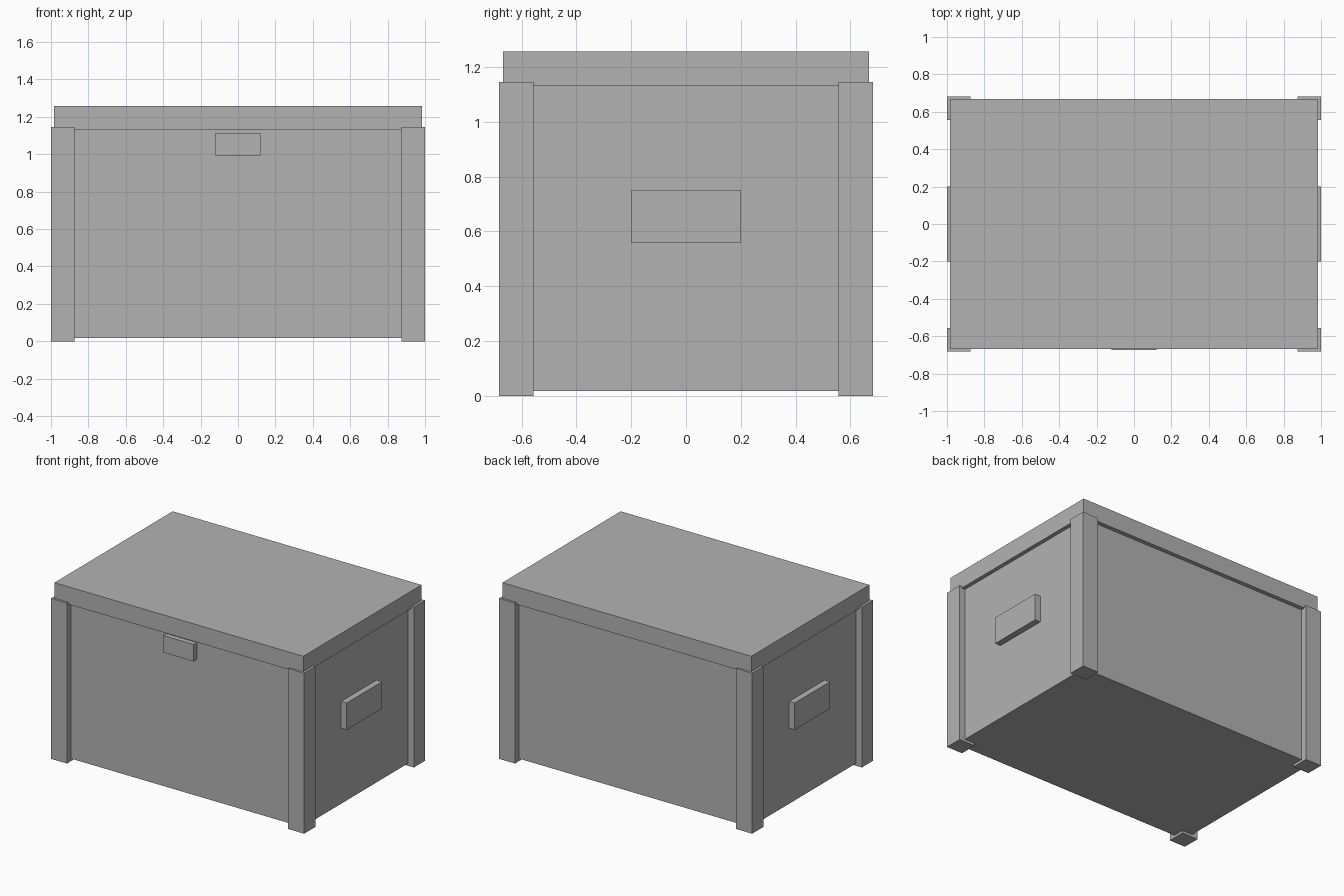
import bpy

default = bpy.data.objects.get("Cube")
if default:
    bpy.data.objects.remove(default, do_unlink=True)

# One flat grey for the whole chest
grey = bpy.data.materials.new("plain_grey")
grey.use_nodes = True
color = (0.45, 0.45, 0.45, 1)
grey.diffuse_color = color
bsdf = next(n for n in grey.node_tree.nodes if n.type == "BSDF_PRINCIPLED")
bsdf.inputs["Base Color"].default_value = color


def box(name, low, high):
    """Add a flat-sided box spanning two opposite corners."""
    centre = [(a + b) / 2 for a, b in zip(low, high)]
    bpy.ops.mesh.primitive_cube_add(size=1, location=centre)
    obj = bpy.context.object
    obj.name = name
    obj.scale = [b - a for a, b in zip(low, high)]
    bpy.ops.object.transform_apply(location=False, rotation=False, scale=True)
    obj.data.materials.append(grey)
    return obj


def span(a, b, side):
    """Range from a to b, mirrored to the given side."""
    return sorted((a * side, b * side))


body_x, body_y = 0.955, 0.637
lid_base = 1.132

# Chest body and overhanging lid
box("chest_body", (-body_x, -body_y, 0.018), (body_x, body_y, lid_base))
box("lid", (-0.983, -0.667, lid_base), (0.983, 0.667, 1.257))

# Corner posts, reaching the ground and slightly over the lid edge
for x_side, x_name in ((1, "left"), (-1, "right")):
    x0, x1 = span(0.874, 1.0, x_side)
    for y_side, y_name in ((-1, "front"), (1, "back")):
        y0, y1 = span(0.556, 0.682, y_side)
        box(f"{y_name}_{x_name}_post", (x0, y0, 0), (x1, y1, 1.146))

    # Grab handle on each end
    x0, x1 = span(body_x - 0.01, 0.999, x_side)
    box(f"{x_name}_handle", (x0, -0.2, 0.557), (x1, 0.2, 0.749))

# Latch on the front
box("front_latch", (-0.121, -0.673, 0.992), (0.121, -body_y + 0.01, 1.113))
